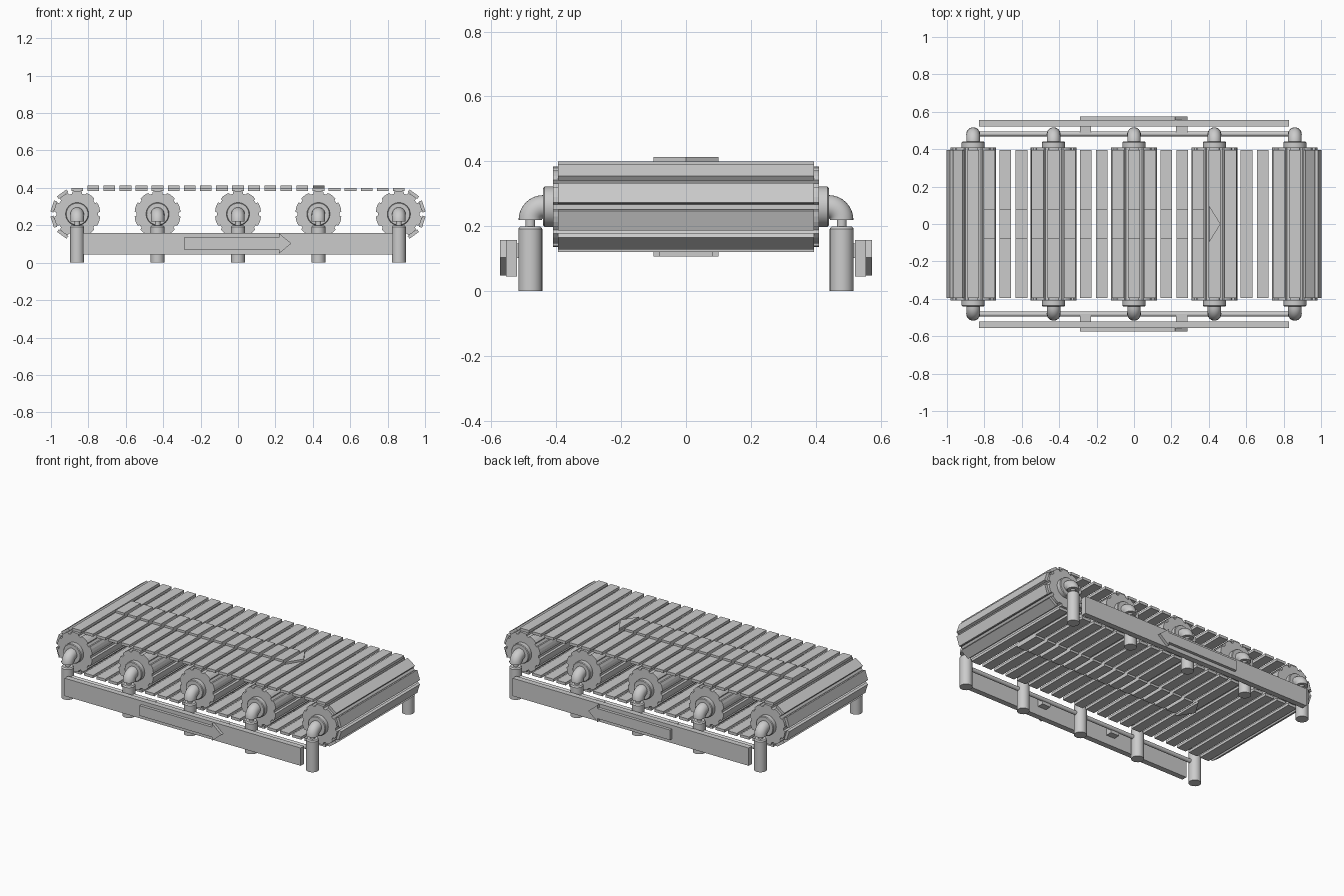
import bpy, bmesh, math
from mathutils import Matrix, Vector

if "Cube" in bpy.data.objects:
    bpy.data.objects.remove(bpy.data.objects["Cube"])

grey = bpy.data.materials.new("steel_grey")
grey.diffuse_color = (0.6, 0.6, 0.6, 1)
grey.use_nodes = True
grey.node_tree.nodes["Principled BSDF"].inputs["Base Color"].default_value = grey.diffuse_color

ROLLERS = [-0.86, -0.43, 0.0, 0.43, 0.86]
AXLE_Z = 0.26
PITCH = 0.086
BELT_R = 0.1315          # mid-thickness radius of the belt
SLAT_W, SLAT_T, SLAT_HALF = 0.063, 0.017, 0.395


def finish(name, bm, smooth=False):
    bmesh.ops.recalc_face_normals(bm, faces=bm.faces)
    me = bpy.data.meshes.new(name)
    bm.to_mesh(me)
    bm.free()
    me.materials.append(grey)
    ob = bpy.data.objects.new(name, me)
    bpy.context.collection.objects.link(ob)
    if smooth:
        bpy.ops.object.select_all(action='DESELECT')
        bpy.context.view_layer.objects.active = ob
        ob.select_set(True)
        bpy.ops.object.shade_smooth_by_angle(angle=math.radians(35))
    return ob


def add_box(bm, size, loc, turn=0.0):
    m = (Matrix.Translation(loc) @ Matrix.Rotation(turn, 4, 'Y')
         @ Matrix.Diagonal((*size, 1)))
    bmesh.ops.create_cube(bm, size=1, matrix=m)


def add_prism(bm, points, offset):
    """Extrude a closed outline along an offset vector."""
    face = bm.faces.new([bm.verts.new(p) for p in points])
    out = bmesh.ops.extrude_face_region(bm, geom=[face])
    verts = [g for g in out["geom"] if isinstance(g, bmesh.types.BMVert)]
    bmesh.ops.translate(bm, verts=verts, vec=offset)


def add_tube(bm, rings, sides=24):
    """Skin rings given as (centre, axis, radius); axes lie in the YZ plane."""
    loops = []
    for centre, axis, r in rings:
        u = Vector((1, 0, 0))
        v = Vector(axis).normalized().cross(u)
        loops.append([bm.verts.new(Vector(centre) + r * (
            math.cos(a) * u + math.sin(a) * v))
            for a in (2 * math.pi * i / sides for i in range(sides))])
    for a, b in zip(loops, loops[1:]):
        for i in range(sides):
            j = (i + 1) % sides
            bm.faces.new((a[i], a[j], b[j], b[i]))
    bm.faces.new(loops[0])
    bm.faces.new(loops[-1])


# Belt slats: straight runs plus four tilted slats round each end
bm = bmesh.new()
slat = (SLAT_W, 2 * SLAT_HALF, SLAT_T)
for k in range(-10, 11):
    for side in (1, -1):
        add_box(bm, slat, (k * PITCH, 0, AXLE_Z + side * BELT_R))
for end in (1, -1):
    for deg in (-54, -18, 18, 54):
        a = math.radians(deg)
        x = end * (0.86 + BELT_R * math.cos(a))
        add_box(bm, slat, (x, 0, AXLE_Z + BELT_R * math.sin(a)),
                end * (math.pi / 2 - a))
finish("belt_slats", bm)

# Raised direction arrow on the belt, forward on top and reversed underneath
bm = bmesh.new()
for s in (1, -1):
    z = AXLE_Z + s * 0.1395
    for k in range(-9, 5):
        add_box(bm, (SLAT_W, 0.163, 0.014), (s * k * PITCH, 0, z + s * 0.007))
    head = [(s * 0.4, -0.1, z), (s * 0.463, 0, z), (s * 0.4, 0.1, z)]
    add_prism(bm, head, (0, 0, s * 0.014))
finish("belt_arrow", bm)

# Toothed rollers with ten shallow grooves
outline = []
for i in range(10):
    for deg, r in ((-12, 0.123), (-4, 0.124), (4, 0.124), (12, 0.123),
                   (14, 0.112), (22, 0.112)):
        a = math.radians(18 + 36 * i + deg)
        outline.append((r * math.cos(a), r * math.sin(a)))
for n, x in enumerate(ROLLERS):
    bm = bmesh.new()
    add_prism(bm, [(x + px, -0.41, AXLE_Z + pz) for px, pz in outline],
              (0, 0.82, 0))
    finish(f"roller_{n + 1}", bm)

for s, label in ((-1, "front"), (1, "back")):
    for n, x in enumerate(ROLLERS):
        # Round bearing hub on the roller end
        bm = bmesh.new()
        axis = (0, s, 0)
        add_tube(bm, [((x, s * 0.40, AXLE_Z), axis, 0.062),
                      ((x, s * 0.436, AXLE_Z), axis, 0.062),
                      ((x, s * 0.44, AXLE_Z), axis, 0.058)])
        finish(f"{label}_hub_{n + 1}", bm, True)

        # Elbow pipe bending from the hub down to the leg
        bm = bmesh.new()
        rings = [((x, s * 0.43, AXLE_Z), axis, 0.037)]
        for i in range(9):
            a = math.pi / 2 * i / 8
            rings.append(((x, s * (0.44 + 0.04 * math.sin(a)),
                           0.22 + 0.04 * math.cos(a)),
                          (0, s * math.cos(a), -math.sin(a)), 0.036))
        add_tube(bm, rings)
        finish(f"{label}_elbow_{n + 1}", bm, True)

        # Leg with chamfered top and a thin neck into the elbow
        bm = bmesh.new()
        add_tube(bm, [((x, s * 0.48, z), (0, 0, 1), r) for z, r in (
            (0, 0.037), (0.192, 0.037), (0.2, 0.031), (0.2, 0.015),
            (0.225, 0.015))])
        finish(f"{label}_leg_{n + 1}", bm, True)

    # Rod joining the legs
    bm = bmesh.new()
    bmesh.ops.create_cone(
        bm, cap_ends=True, segments=16, radius1=0.013, radius2=0.013,
        depth=1.72, matrix=Matrix.Translation((0, s * 0.482, 0.135))
        @ Matrix.Rotation(math.pi / 2, 4, 'Y'))
    finish(f"{label}_rod", bm, True)

    # Side plank and the brackets holding it to the rod
    bm = bmesh.new()
    add_box(bm, (1.66, 0.035, 0.113), (0, s * 0.538, 0.1015))
    finish(f"{label}_plank", bm)
    bm = bmesh.new()
    for x in (-0.26, 0.255):
        add_box(bm, (0.06, 0.045, 0.045), (x, s * 0.503, 0.125))
    finish(f"{label}_brackets", bm)

    # Arrow plate on the plank
    bm = bmesh.new()
    half = [(-0.29, 0.032), (0.22, 0.032), (0.22, 0.054), (0.285, 0)]
    shape = half + [(x, -z) for x, z in reversed(half[:3])]
    add_prism(bm, [(x, s * 0.555, 0.103 + z) for x, z in shape],
              (0, s * 0.019, 0))
    finish(f"{label}_plank_arrow", bm)
